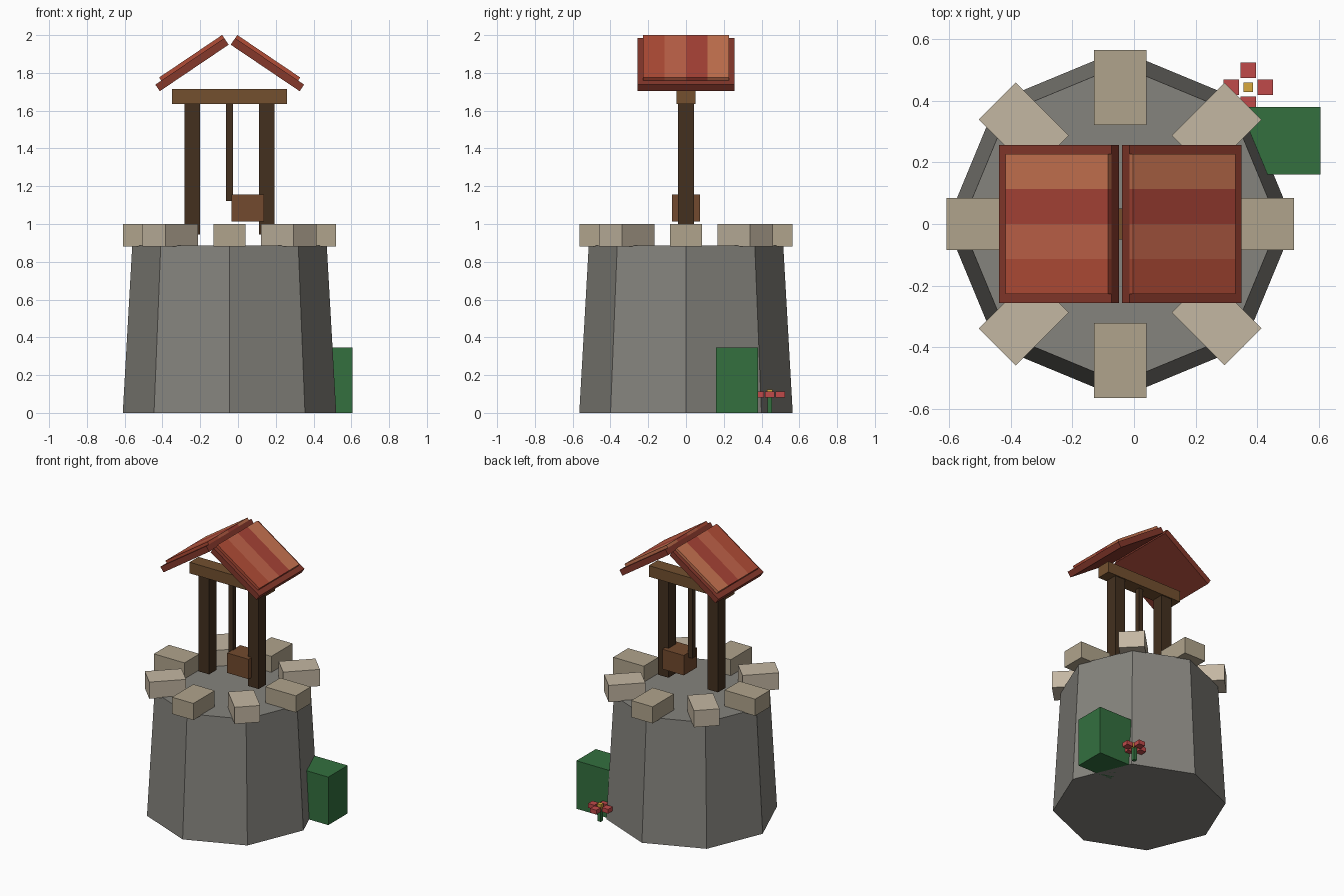
import bpy
from math import cos, sin, pi, radians
from mathutils import Vector

if "Cube" in bpy.data.objects:
    bpy.data.objects.remove(bpy.data.objects["Cube"])

CX = -0.045  # axis of the well


def material(name, hexcode):
    rgb = [int(hexcode[i:i + 2], 16) / 255 for i in (0, 2, 4)]
    m = bpy.data.materials.new(name)
    m.diffuse_color = [((c + 0.055) / 1.055) ** 2.4 for c in rgb] + [1]
    m.use_nodes = True
    m.node_tree.nodes["Principled BSDF"].inputs["Base Color"].default_value = m.diffuse_color
    return m


def box(name, centre, size, mat, rot=(0, 0, 0)):
    bpy.ops.mesh.primitive_cube_add(size=1, location=centre, rotation=rot)
    o = bpy.context.object
    o.name = name
    o.scale = size
    o.data.materials.append(mat)
    return o


def box_between(name, lo, hi, mat):
    lo, hi = Vector(lo), Vector(hi)
    return box(name, (lo + hi) / 2, hi - lo, mat)


stone = material("wall_stone", "85837d")
rim = [material("rim_dark", "b0a48c"), material("rim_light", "c4b7a2")]
dark_wood = material("dark_wood", "43301f")
wood = material("wood", "73502f")
bucket_wood = material("bucket_wood", "724a2e")
roof_base = material("roof_base", "85382b")
tiles = [material("tile_%d" % i, h) for i, h in
         enumerate(("b14c36", "bf6248", "a84336", "c77350"))]
green = material("leaf", "33703f")
red = material("petal", "c04a4a")
yellow = material("pollen", "d8a93f")

# Tapered octagonal wall
bpy.ops.mesh.primitive_cone_add(vertices=8, radius1=0.565, radius2=0.515,
                                depth=0.885, location=(CX, 0, 0.4425))
wall = bpy.context.object
wall.name = "well_wall"
wall.data.materials.append(stone)

# Ring of rim stones
for i in range(8):
    a = i * pi / 4
    box("rim_stone", (CX + 0.443 * cos(a), 0.443 * sin(a), 0.94),
        (0.243, 0.17, 0.12), rim[i % 2], (0, 0, a))

# Posts, crossbeam, rope and bucket
for s in (-1, 1):
    box("post", (CX + s * 0.197, 0, 1.29), (0.083, 0.083, 0.69), dark_wood)
box("crossbeam", (CX, 0, 1.675), (0.61, 0.1, 0.08), wood)
box("rope", (CX, 0, 1.378), (0.036, 0.036, 0.515), dark_wood)
box_between("bucket", (-0.034, -0.074, 1.013), (0.137, 0.074, 1.156), bucket_wood)

# Roof: two sloped boards, each with four tile strips
pitch = radians(34)
for s in (-1, 1):
    down = Vector((s * cos(pitch), 0, -sin(pitch)))
    out = Vector((s * sin(pitch), 0, cos(pitch)))
    ridge = Vector((-0.044 + s * 0.029, 0, 1.984))
    rot = (0, s * pitch, 0)
    box("roof_board", ridge + down * 0.22 - out * 0.021,
        (0.44, 0.512, 0.042), roof_base, rot)
    for i in range(4):
        y = Vector((0, (i - 1.5) * 0.114, 0))
        box("roof_tile_strip", ridge + down * 0.201 + out * 0.01 + y,
            (0.402, 0.114, 0.02), tiles[i], rot)

# Bush against the wall
box_between("bush", (0.335, 0.16, 0), (0.606, 0.38, 0.345), green)

# Flower
fx, fy = 0.371, 0.444
box("flower_stem", (fx, fy, 0.05), (0.024, 0.024, 0.1), green)
box("flower_centre", (fx, fy, 0.108), (0.03, 0.03, 0.034), yellow)
for i in range(4):
    a = i * pi / 2
    box("petal", (fx + 0.055 * cos(a), fy + 0.055 * sin(a), 0.098),
        (0.05, 0.05, 0.031), red)
